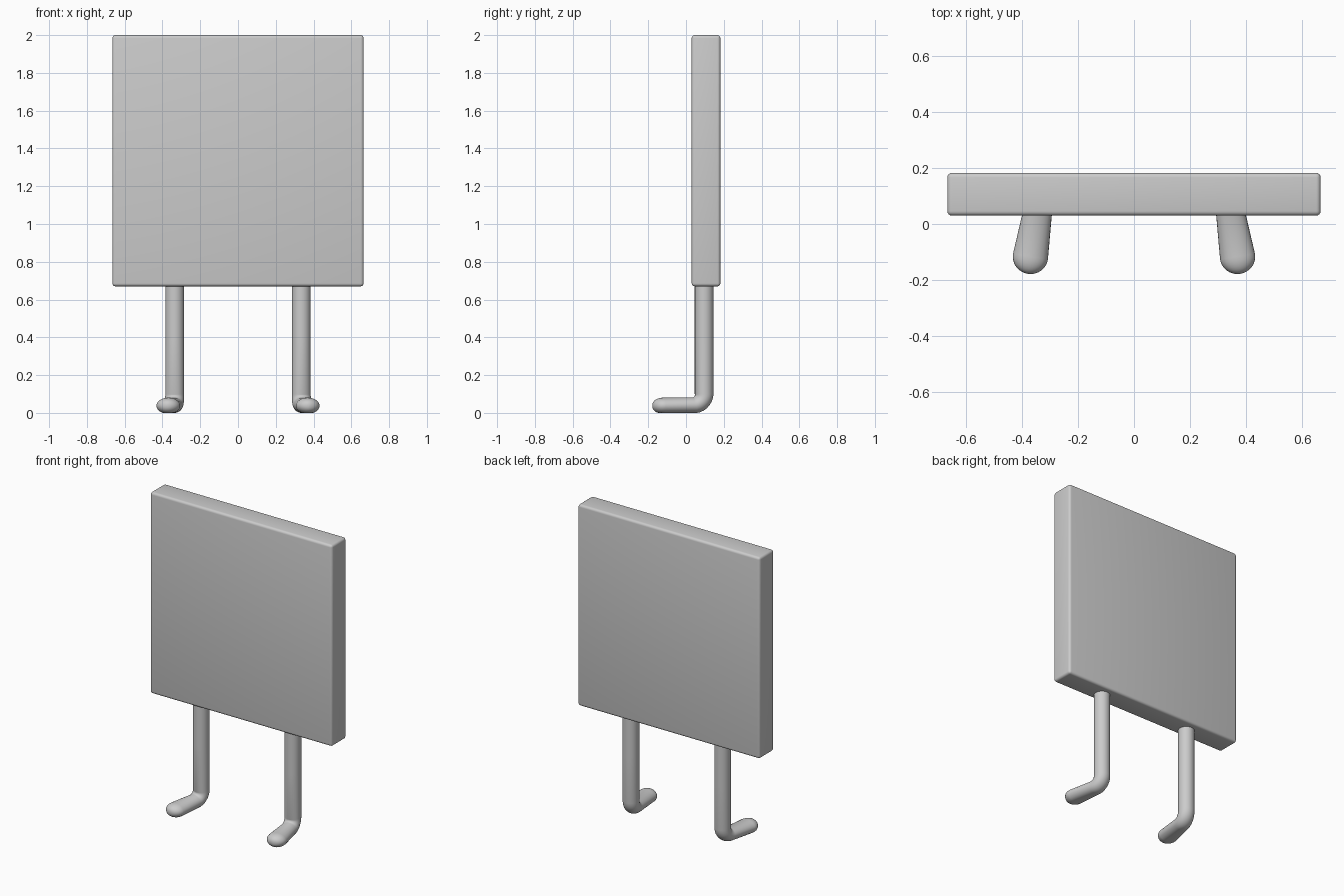
import bpy, bmesh
from math import sin, cos, pi, radians
from mathutils import Vector

cube = bpy.data.objects.get("Cube")
if cube:
    bpy.data.objects.remove(cube, do_unlink=True)

# Single light grey material
GREY = (0.6, 0.6, 0.6, 1)
mat = bpy.data.materials.new("light grey")
mat.use_nodes = True
mat.diffuse_color = GREY
mat.node_tree.nodes["Principled BSDF"].inputs["Base Color"].default_value = GREY


def finish(name, bm):
    bmesh.ops.recalc_face_normals(bm, faces=bm.faces)
    mesh = bpy.data.meshes.new(name)
    bm.to_mesh(mesh)
    bm.free()
    mesh.materials.append(mat)
    obj = bpy.data.objects.new(name, mesh)
    bpy.context.collection.objects.link(obj)
    bpy.ops.object.select_all(action='DESELECT')
    obj.select_set(True)
    bpy.context.view_layer.objects.active = obj
    bpy.ops.object.shade_smooth_by_angle(angle=radians(40))
    return obj


# Square board with rounded edges
bm = bmesh.new()
bmesh.ops.create_cube(bm, size=1)
for v in bm.verts:
    v.co = Vector((v.co.x * 1.33, v.co.y * 0.152 + 0.106, v.co.z * 1.33 + 1.335))
bmesh.ops.bevel(bm, geom=bm.edges[:], offset=0.016, segments=4, profile=0.5, affect='EDGES')
finish("board", bm)


def leg_rings():
    """Rings as (forward, height, half width, half thickness, bend angle)."""
    rings = [(0, z, 0.05, 0.05, 0) for z in (0.72, 0.4)]
    pivot, radius = 0.06, 0.10
    for i in range(9):
        a = i / 8 * pi / 2
        rings.append((pivot - 0.06 * cos(a), radius - 0.06 * sin(a),
                      0.05 + 0.002 * i / 8, 0.05 - 0.008 * i / 8, a))
    # Foot widens, then closes in a rounded toe
    start, length = 0.215, 0.062
    for i in range(9):
        a = min(i / 8, 0.98) * pi / 2
        rings.append((start + length * sin(a), 0.038, 0.063 * cos(a),
                      0.043 * cos(a) ** 0.8, pi / 2))
    return rings


def make_leg(name, side, sides=24):
    forward = Vector((0.16 * side, -1, 0)).normalized()
    up = Vector((0, 0, 1))
    across = up.cross(forward)
    hip = Vector((0.335 * side, 0.096, 0))
    bm = bmesh.new()
    loops = []
    for t, z, w, h, a in leg_rings():
        centre = hip + forward * t + up * z
        normal = forward * cos(a) + up * sin(a)
        loop = []
        for k in range(sides):
            p = 2 * pi * k / sides
            co = centre + across * w * cos(p) + normal * h * sin(p)
            co.z = max(co.z, 0)  # flat sole
            loop.append(bm.verts.new(co))
        loops.append(loop)
    for lo, hi in zip(loops, loops[1:]):
        for k in range(sides):
            n = (k + 1) % sides
            bm.faces.new((lo[k], lo[n], hi[n], hi[k]))
    bm.faces.new(loops[0])
    bm.faces.new(loops[-1])
    finish(name, bm)


make_leg("left_leg", 1)
make_leg("right_leg", -1)
